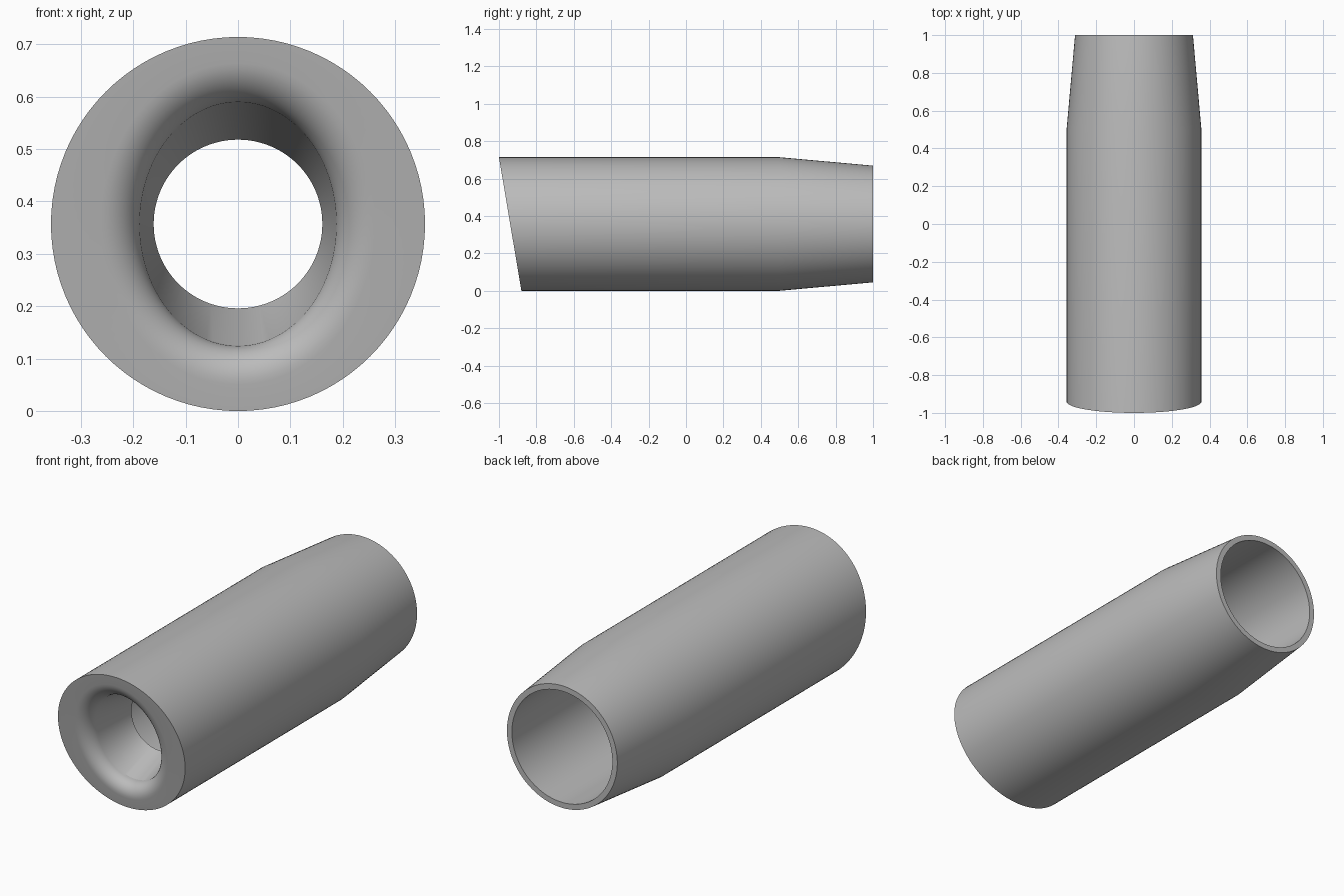
import bpy, bmesh, math

SEGMENTS = 96
RADIUS = 0.357       # body radius, also the height of the axis
FRONT = -0.94        # slanted front face, measured on the axis
SLANT = 0.168        # how far the front face leans per unit of height
FILLET = 0.075       # rounding between front face and throat

cube = bpy.data.objects.get("Cube")
if cube:
    bpy.data.objects.remove(cube, do_unlink=True)

grey = bpy.data.materials.new("plain grey")
grey.use_nodes = True
colour = (0.5, 0.5, 0.5, 1)
grey.diffuse_color = colour
grey.node_tree.nodes["Principled BSDF"].inputs["Base Color"].default_value = colour

bm = bmesh.new()


def ring(y, rx, rz=None, slant=0.0):
    """One closed loop around the axis; slant leans it like the front face."""
    rz = rx if rz is None else rz
    loop = []
    for i in range(SEGMENTS):
        a = 2 * math.pi * i / SEGMENTS
        h = rz * math.sin(a)
        loop.append(bm.verts.new((rx * math.cos(a), y - slant * h, RADIUS + h)))
    return loop


# Outer wall, from the slanted front to the tapered back
rings = [ring(FRONT, RADIUS, slant=SLANT), ring(0.5, RADIUS), ring(1, 0.312)]

# Back rim, wide rear bore and its floor
rings += [ring(1, 0.284), ring(-0.63, 0.284), ring(-0.63, 0.161)]

# Throat, opening from a circle to a slanted oval, then a rounded lip
STEPS = 10
for i in range(STEPS, -1, -1):
    t = math.pi / 2 * i / STEPS
    grow = FILLET * (1 - math.sin(t))
    depth = FILLET * (1 - math.cos(t))
    rings.append(ring(FRONT + depth, 0.187 + grow, 0.232 + grow, SLANT))

# Skin the loops into one closed surface; the last strip is the front face
for a, b in zip(rings, rings[1:] + rings[:1]):
    for i in range(SEGMENTS):
        j = (i + 1) % SEGMENTS
        bm.faces.new((a[i], a[j], b[j], b[i]))
bmesh.ops.recalc_face_normals(bm, faces=bm.faces)

mesh = bpy.data.meshes.new("tapered_sleeve")
bm.to_mesh(mesh)
bm.free()
mesh.materials.append(grey)
sleeve = bpy.data.objects.new("tapered_sleeve", mesh)
bpy.context.collection.objects.link(sleeve)

# Smooth shading with crisp rims
bpy.ops.object.select_all(action='DESELECT')
sleeve.select_set(True)
bpy.context.view_layer.objects.active = sleeve
bpy.ops.object.shade_smooth_by_angle(angle=math.radians(14))
